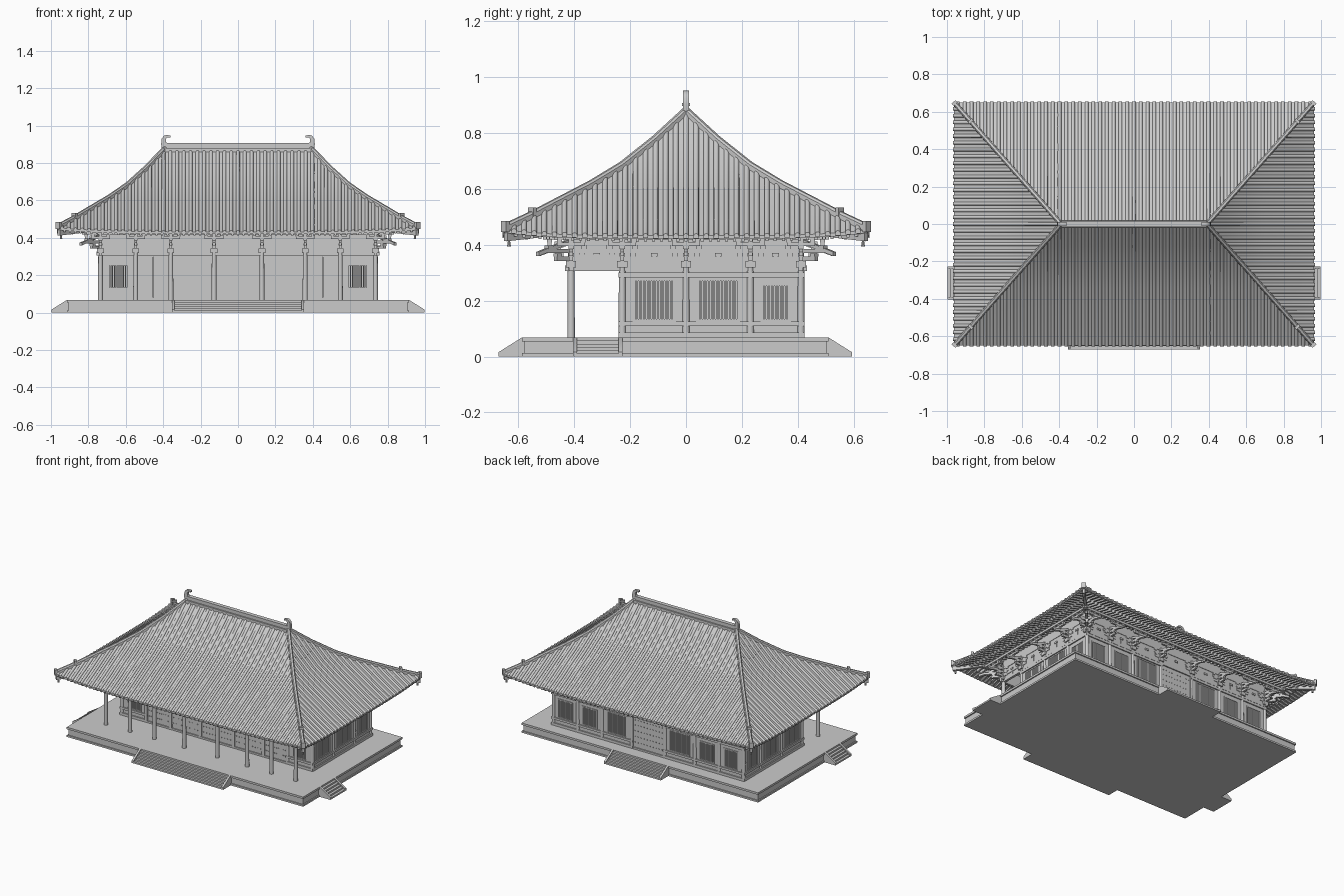
import bpy, bmesh
from math import radians, cos, sin, pi
from mathutils import Vector, Matrix

if "Cube" in bpy.data.objects:
    bpy.data.objects.remove(bpy.data.objects["Cube"])

parts = {}
def get(name):
    return parts.setdefault(name, bmesh.new())

# Local side frame: k = 0 front, 1 right, 2 back, 3 left; u along side, o outward
def W(k, u, o, z):
    x, y = [(u, -o), (o, u), (-u, o), (-o, -u)][k]
    return Vector((x, y, z))

def prism(name, k, u0, u1, prof):
    bm = get(name)
    a = [bm.verts.new(W(k, u0, o, z)) for o, z in prof]
    b = [bm.verts.new(W(k, u1, o, z)) for o, z in prof]
    bm.faces.new(a); bm.faces.new(b)
    for i in range(len(a)):
        j = (i + 1) % len(a)
        bm.faces.new((a[i], a[j], b[j], b[i]))

def box(name, k, u0, u1, o0, o1, z0, z1):
    prism(name, k, u0, u1, [(o0, z0), (o1, z0), (o1, z1), (o0, z1)])

def sweep(name, pts, lat, prof):
    bm = get(name)
    rings = [[bm.verts.new(p + lat * a + Vector((0, 0, b))) for a, b in prof] for p in pts]
    for r, q in zip(rings, rings[1:]):
        for i in range(len(prof)):
            j = (i + 1) % len(prof)
            bm.faces.new((r[i], r[j], q[j], q[i]))
    bm.faces.new(rings[0]); bm.faces.new(rings[-1])

def cyl(name, x, y, z0, z1, r0, r1, n=16):
    bmesh.ops.create_cone(get(name), cap_ends=True, segments=n, radius1=r0, radius2=r1, depth=z1 - z0,
                          matrix=Matrix.Translation((x, y, (z0 + z1) / 2)))

def grid(name, rows):
    bm = get(name)
    vs = [[bm.verts.new(p) for p in r] for r in rows]
    for r, q in zip(vs, vs[1:]):
        for i in range(len(r) - 1):
            bm.faces.new((r[i], r[i + 1], q[i + 1], q[i]))

def rect(w, b, t):
    return [(-w, b), (w, b), (w, t), (-w, t)]

# Main dimensions
FLOOR, LIFT, RIDGE = .068, .022, .39
D = [.411, .735, .411, .735]            # column line distance per side
E = [.65, .962, .65, .962]              # eave distance per side
XS = [-.735, -.547, -.359, -.128, .128, .359, .547, .735]
YS = [-.411, -.228, 0, .23, .411]
H = [(0, .875), (.18, .767), (.36, .672), (.53, .602), (.7, .54), (.85, .484), (1, .432)]

# Platform and stairs
for x, z0, z1 in ((.0, 0, .012), (.008, .012, .054), (0, .054, FLOOR)):
    box("platform", 1, -.587 + x, .51 - x, -.915 + x, .915 - x, z0, z1)

def stairs(k, u0, u1, o, d=.083, n=5):
    prof = [(o - .02, 0), (o + d, 0)]
    for i in range(n):
        z = (i + 1) * FLOOR / (n + 1)
        prof += [(o + d - i * d / n, z), (o + d - (i + 1) * d / n, z)]
    prism("stairs", k, u0, u1, prof + [(o - .02, FLOOR * .83)])
    for c in (u0, u1 - .014):
        prism("stair_cheeks", k, c, c + .014, [(o - .01, 0), (o + d, 0), (o + d, .016), (o, FLOOR), (o - .01, FLOOR)])
stairs(0, -.354, .354, .587)
stairs(2, -.22, .22, .51)
stairs(1, -.404, -.227, .915)
stairs(3, .227, .404, .915)

# Columns
for x in XS:
    for y in (-.411, -.228, .411):
        cyl("columns", x, y, FLOOR, .32, .0135, .012)
for x in (-.735, .735):
    for y in (0, .23):
        cyl("columns", x, y, FLOOR, .32, .0135, .012)

# Wall bays: lattice windows or studded double doors
def window(k, o, a, b):
    m, z0, z1 = .04, .13, .275 if b - a > .2 else .257
    box("walls", k, a, a + m, o - .005, o + .005, FLOOR, .31)
    box("walls", k, b - m, b, o - .005, o + .005, FLOOR, .31)
    box("walls", k, a + m, b - m, o - .005, o + .005, FLOOR, z0)
    box("walls", k, a + m, b - m, o - .005, o + .005, z1, .31)
    box("window_backing", k, a + m, b - m, o - .006, o - .004, z0, z1)
    n = round((b - a - 2 * m) / .0095)
    for i in range(n):
        u = a + m + (i + .5) * (b - a - 2 * m) / n
        box("window_bars", k, u - .0028, u + .0028, o - .002, o + .006, z0, z1)
    for u in (a + m, b - m):
        box("window_frames", k, u - .004, u + .004, o - .005, o + .009, z0 - .004, z1 + .004)
    for z in (z0, z1):
        box("window_frames", k, a + m, b - m, o - .005, o + .009, z - .004, z + .004)
    for z0, z1 in ((FLOOR, .086), (.11, .125), (.283, .3)):
        box("wall_rails", k, a - .012, b + .012, o - .012, o + .013, z0, z1)

def door(k, o, a, b):
    c = (a + b) / 2
    box("door_frames", k, a, b, o - .01, o + .012, .298, .312)
    box("door_frames", k, a, b, o - .01, o + .012, FLOOR, .08)
    for s in (-1, 1):
        e = c + s * ((b - a) / 2 - .012)
        box("door_frames", k, e, e + s * .012, o - .01, o + .01, .08, .298)
        box("door_leaves", k, c + s * .001, e, o - .004, o + .004, .08, .298)
        for z in (.115, .155, .195, .235, .27):
            for i in range(5):
                u = c + (e - c) * (i + .5) / 5
                box("door_studs", k, u - .0025, u + .0025, o + .003, o + .007, z - .0025, z + .0025)

for i in range(7):
    (window if i in (0, 6) else door)(0, .228, XS[i], XS[i + 1])
    (door if i == 3 else window)(2, .411, XS[i], XS[i + 1])
for i in range(1, 4):
    window(1, .735, YS[i], YS[i + 1])
    window(3, .735, -YS[i + 1], -YS[i])

# Tie beams, upper plaster walls, porch beams and ceiling
for k in range(4):
    L = D[(k + 1) % 4]
    box("tie_beams", k, -L - .022, L + .022, D[k] - .008, D[k] + .008, .305, .326)
    box("upper_walls", k, -L, L, D[k] - .004, D[k] + .004, .326, .48)
    box("wall_plates", k, -L - .06, L + .06, D[k] - .007, D[k] + .007, .398, .412)
    box("eave_purlins", k, -L - .10, L + .10, D[k] + .075, D[k] + .089, .418, .434)
box("upper_walls", 0, -.735, .735, .224, .232, .31, .42)
box("ceiling", 0, -.735, .735, -.411, .411, .415, .42)
for x in XS:
    box("porch_beams", 0, x - .008, x + .008, .228, .411, .345, .365)

# Bracket sets
def bracket(k, u):
    d, n = D[k], "brackets"
    def b(cu, ru, o0, o1, z0, z1):
        box(n, k, cu - ru, cu + ru, o0, o1, z0, z1)
    b(u, .018, d - .018, d + .018, .318, .342)
    b(u, .046, d - .007, d + .007, .342, .358)
    b(u, .007, d - .03, d + .052, .342, .358)
    b(u, .056, d - .007, d + .007, .370, .385)
    b(u, .007, d - .03, d + .082, .370, .385)
    b(u, .050, d + .070, d + .084, .395, .408)
    for du in (-.038, 0, .038):
        b(u + du, .010, d - .010, d + .010, .358, .370)
        b(u + du * 1.2, .010, d - .010, d + .010, .385, .398)
        b(u + du * 1.1, .009, d + .068, d + .086, .408, .418)
    b(u, .010, d + .036, d + .056, .358, .370)
    b(u, .010, d + .067, d + .087, .385, .395)
    lat = W(k, 1, 0, 0)
    sweep("tail_rafters", [W(k, u, d - .01, .412), W(k, u, d + .112, .366)], lat, rect(.007, -.007, .008))

for k in range(4):
    cols = XS if k % 2 == 0 else YS if k == 1 else [-y for y in YS][::-1]
    for u in cols:
        bracket(k, u)
    for a, b in zip(cols, cols[1:]):
        c = (a + b) / 2
        box("mid_bay_struts", k, c - .006, c + .006, D[k], D[k] + .007, .326, .358)
        box("mid_bay_struts", k, c - .012, c + .012, D[k], D[k] + .011, .358, .37)

# Roof surface functions
def height(s):
    for (a, p), (b, q) in zip(H, H[1:]):
        if s <= b + 1e-6:
            return p + (q - p) * (s - a) / (b - a)
    return H[-1][1]

def dims(k, s):                          # outward distance and half length of a roof side
    a, b = s * .65, RIDGE + (.962 - RIDGE) * s
    return (a, b) if k % 2 == 0 else (b, a)

def roof(k, s, a):
    o, L = dims(k, s)
    return W(k, a * L, o, height(s) + LIFT * s * s * abs(a) ** 4)

def soffit(k, t, a, drop=0):
    j = (k + 1) % 4
    o, L = D[k] + (E[k] - D[k]) * t, D[j] + (E[j] - D[j]) * t
    return W(k, a * L, o, .48 - .06 * t + LIFT * t * t * abs(a) ** 4 - drop)

RIB = [(.0095 * cos(i * pi / 6), .011 * sin(i * pi / 6)) for i in range(7)] + [(-.0095, -.006), (.0095, -.006)]
A = [i / 14 - 1 for i in range(29)]
for k in range(4):
    j = (k + 1) % 4
    lat = W(k, 1, 0, 0)
    grid("roof_surface", [[roof(k, s, a) for a in A] for s, _ in H])
    grid("eave_soffit", [[roof(k, 1, a) for a in A]] + [[soffit(k, t, a) for a in A] for t in (1, .66, .33, 0)])
    # Tile ribs
    n = 26 if k % 2 == 0 else 17
    for i in range(-n, n + 1):
        u = i * .0362
        s0 = max(0, (abs(u) - RIDGE) / (.962 - RIDGE)) if k % 2 == 0 else abs(u) / .65
        pts = []
        for s in [s0] + [h for h, _ in H if h > s0 + .01]:
            L = dims(k, s)[1]
            pts.append(roof(k, s, u / L if L else 0))
        if len(pts) > 1:
            sweep("roof_tile_ribs", pts + [pts[-1] + W(k, 0, .006, -.003)], lat, RIB)
    # Two tiers of rafters
    m = int((E[j] - .02) / .029)
    for i in range(-m, m + 1):
        u = i * .029
        t0 = max(0, (abs(u) - D[j]) / (E[j] - D[j]))
        for t1, b, t in ((.68, -.022, -.009), (.97, -.010, .001)):
            if t0 < t1 - .03:
                ts = [t0, (t0 + t1) / 2, t1]
                sweep("rafters", [soffit(k, q, u / (D[j] + (E[j] - D[j]) * q)) for q in ts], lat, rect(.0055, b, t))
    # Hip ridge, hip rafter, corner bracket arms
    hip = [roof(k, s, 1) for s, _ in H]
    d = hip[-1] - hip[0]
    out = Vector((d.x, d.y, 0)).normalized()
    side = Vector((-out.y, out.x, 0))
    sweep("hip_ridges", hip, side, [(-.013, -.006), (.013, -.006), (.012, .012), (.006, .020), (-.006, .020), (-.012, .012)])
    for p, h in ((hip[-1], .03), (hip[-2], .034)):
        sweep("hip_end_tiles", [p - out * .012, p + out * .004], side, rect(.014, -.008, h))
    sweep("hip_rafters", [soffit(k, t, 1) for t in (0, .5, .98)], side, rect(.009, -.03, .004))
    c = W(k, D[j], D[k], 0)
    for z, r in ((.342, .075), (.370, .118)):
        sweep("corner_arms", [c + Vector((0, 0, z)) - out * .03, c + Vector((0, 0, z)) + out * r], side, rect(.008, 0, .015))
        sweep("corner_arms", [c + Vector((0, 0, z)) + out * (r - .022), c + Vector((0, 0, z)) + out * r], side, rect(.011, .015, .027))
    sweep("tail_rafters", [c + Vector((0, 0, .415)), c + out * .16 + Vector((0, 0, .366))], side, rect(.008, -.007, .008))
    # Corner wind bells
    e = soffit(k, .93, 1)
    cyl("wind_bells", e.x, e.y, e.z - .05, e.z - .03, .007, .004, 8)
    cyl("wind_bells", e.x, e.y, e.z - .03, e.z, .001, .001, 6)

# Main ridge and curled end finials
prism("main_ridge", 1, -.011, .011, [(-.395, .86), (.395, .86), (.395, .898), (-.395, .898)])
box("main_ridge", 0, -.395, .395, -.014, .014, .896, .906)
box("main_ridge", 0, -.4, .4, -.02, .02, .86, .88)
FIN = [(.37, .90), (.37, .865), (.405, .865), (.411, .90), (.408, .93), (.397, .945), (.38, .951), (.362, .946),
       (.362, .936), (.378, .938), (.386, .928), (.385, .912)]
for k in (1, 3):
    prism("ridge_finials", k, -.01, .01, FIN)

# Turn every collected mesh into an object
for name, bm in parts.items():
    bmesh.ops.recalc_face_normals(bm, faces=bm.faces)
    for f in bm.faces:
        f.smooth = True
    me = bpy.data.meshes.new(name)
    bm.to_mesh(me)
    bm.free()
    me.set_sharp_from_angle(angle=radians(35))
    bpy.context.collection.objects.link(bpy.data.objects.new(name, me))
